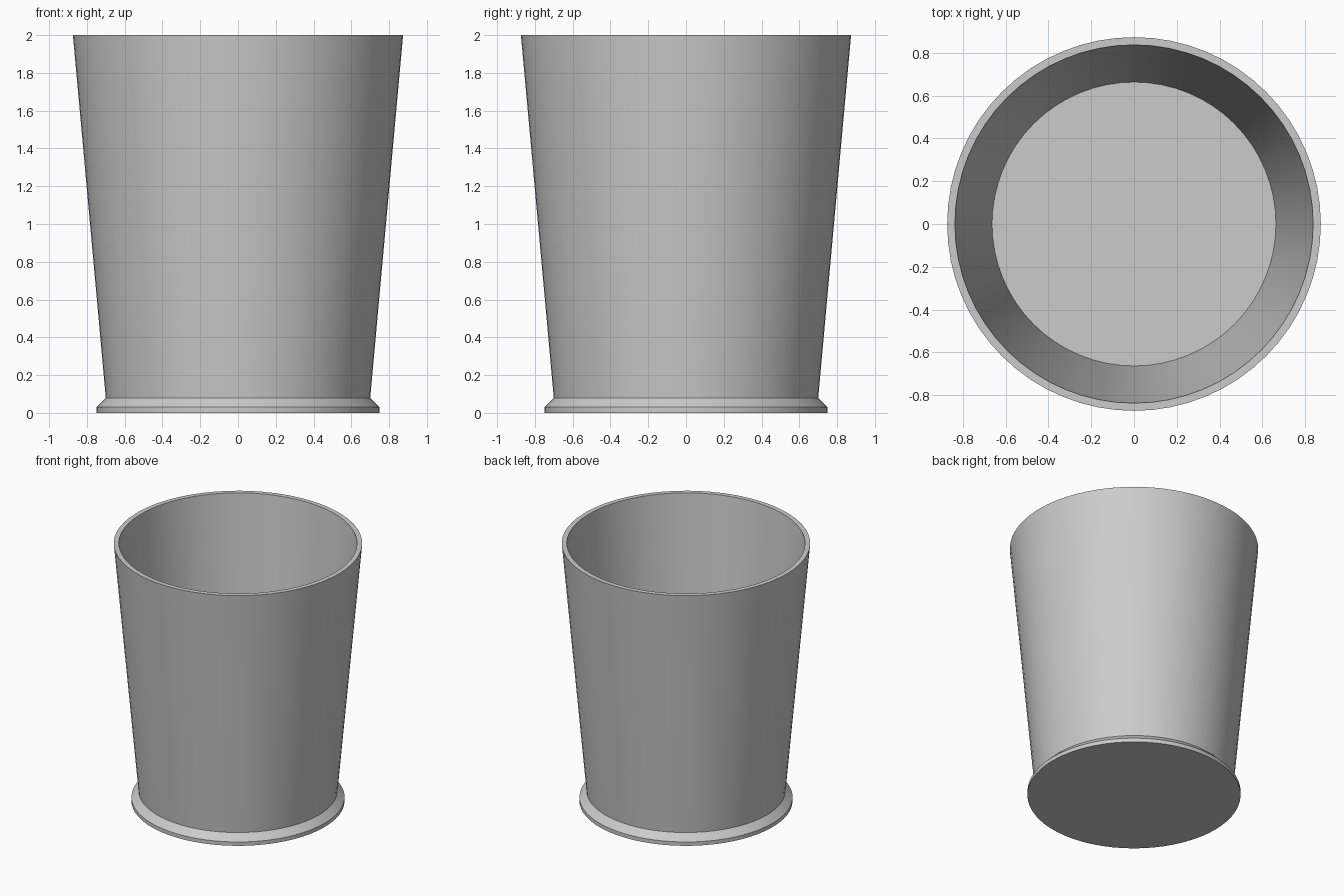
import bpy, bmesh, math

cube = bpy.data.objects.get("Cube")
if cube:
    bpy.data.objects.remove(cube, do_unlink=True)

SIDES = 64

grey = bpy.data.materials.new("light grey")
grey.use_nodes = True
colour = (0.6, 0.6, 0.6, 1)
grey.diffuse_color = colour
grey.node_tree.nodes["Principled BSDF"].inputs["Base Color"].default_value = colour


def lathe(name, profile, material):
    """Revolve (radius, height) points around z; the first and last rings are capped."""
    bm = bmesh.new()
    rings = []
    for r, z in profile:
        angles = [2 * math.pi * i / SIDES for i in range(SIDES)]
        rings.append([bm.verts.new((r * math.cos(a), r * math.sin(a), z)) for a in angles])
    for low, high in zip(rings, rings[1:]):
        for i in range(SIDES):
            j = (i + 1) % SIDES
            bm.faces.new((low[i], low[j], high[j], high[i]))
    bm.faces.new(rings[0][::-1])
    bm.faces.new(rings[-1])
    mesh = bpy.data.meshes.new(name)
    bm.to_mesh(mesh)
    bm.free()
    mesh.materials.append(material)
    obj = bpy.data.objects.new(name, mesh)
    bpy.context.collection.objects.link(obj)
    bpy.ops.object.select_all(action="DESELECT")
    obj.select_set(True)
    bpy.context.view_layer.objects.active = obj
    bpy.ops.object.shade_smooth_by_angle(angle=math.radians(30))
    return obj


# Tapered cup: foot, sloped flange, outer wall, rim, inner wall and floor
lathe("cup", [(0.75, 0), (0.75, 0.03), (0.7, 0.08), (0.874, 2),
              (0.838, 2), (0.664, 0.08)], grey)
